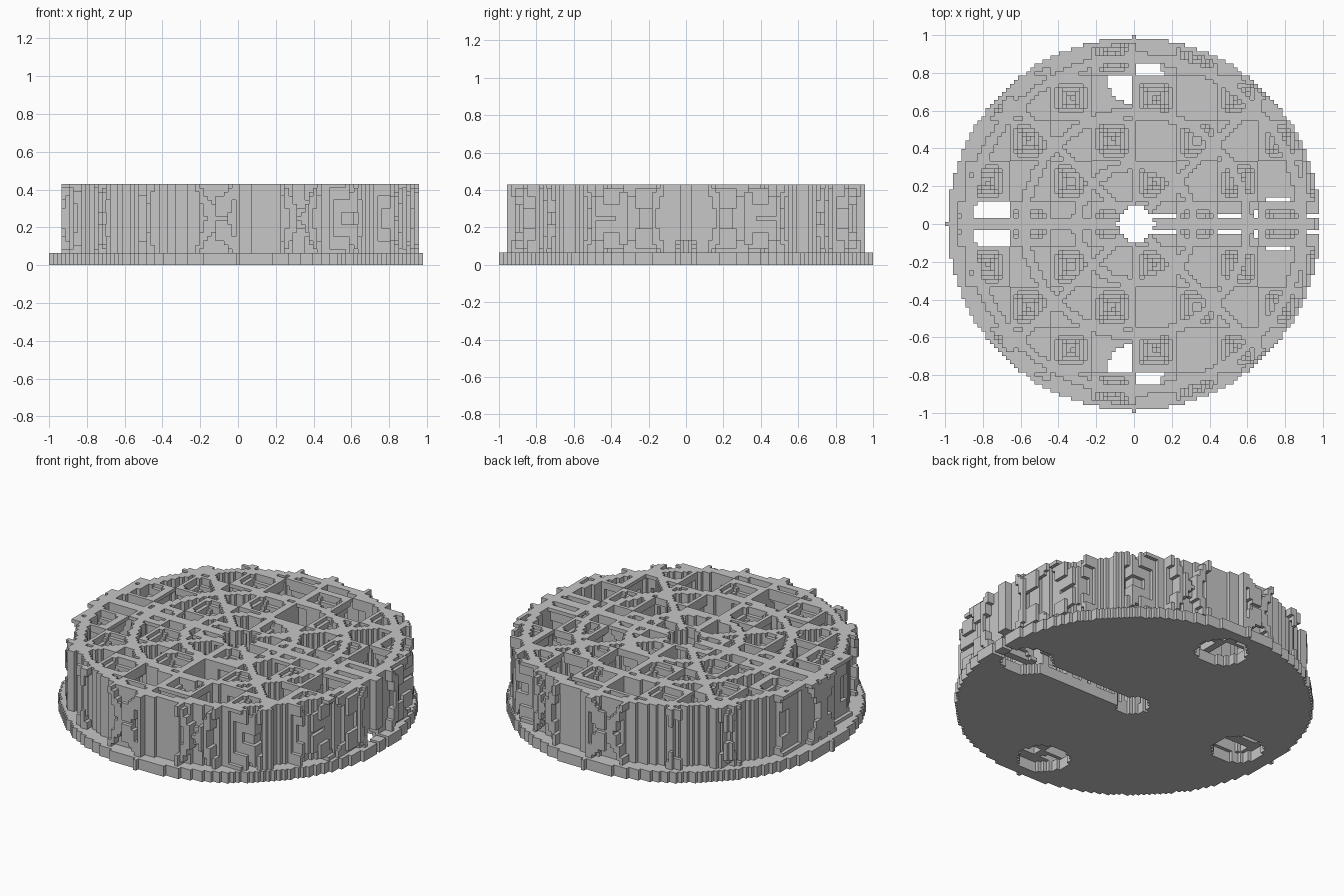
import bpy
from math import hypot, floor

cube = bpy.data.objects.get("Cube")
if cube:
    bpy.data.objects.remove(cube, do_unlink=True)

HALF = 46                     # blocks each side of the centre one
S = 2 / (2 * HALF + 1)        # block size
LAYERS, BASE = 20, 3
CELL = 0.222
TOP = LAYERS * S
MID = 0.01                    # x of the round features' centre

grey = bpy.data.materials.new("plain_grey")
grey.use_nodes = True
COLOUR = (0.57, 0.57, 0.57, 1)
grey.diffuse_color = COLOUR
grey.node_tree.nodes["Principled BSDF"].inputs["Base Color"].default_value = COLOUR


def in_opening(x, y, z):
    """Centre hole, four round holes and the cable channel."""
    if hypot(x - MID, y) < 0.098:
        return True
    if z < BASE * S:
        for cx, cy in ((0.77, 0), (-0.75, 0), (MID, 0.77), (MID, -0.77)):
            if hypot(x - cx, y - cy) < 0.145:
                return True
        if x > 0.88 and abs(y) < 0.025:
            return False
    return x > 0 and abs(y) < 0.055 and z < 0.12


def in_frame(x, y):
    """Concentric rings and radial spokes."""
    r = hypot(x - MID, y)
    if any(abs(r - ring) < 0.026 for ring in (0.31, 0.59, 0.88)):
        return True
    if abs(x) < 0.012 or abs(y) < 0.025:
        return True
    return abs(abs(x) - abs(y)) < 0.025


def in_lattice(x, y, z):
    """Checkerboard of waisted hollow posts and open pockets."""
    i, j = floor(x / CELL), floor(y / CELL + 0.5)
    if (i + j) % 2 == 0:
        return False
    dx, dy = abs(x - (i + 0.5) * CELL), abs(y - j * CELL)
    d = max(dx, dy, (dx + dy) * 0.62)
    t = min(TOP - z, z - BASE * S) / ((TOP - BASE * S) / 2)
    outer = max(dx, dy) < 0.115 - 0.06 * t
    return outer and d >= 0.09 - 0.09 * t


def body_solid(x, y, z):
    return hypot(x - MID, y) < 0.955 and (in_frame(x, y) or in_lattice(x, y, z))


def base_solid(x, y, z):
    return hypot(x, y) < 0.985


# Outward faces of a block: neighbour step and corner offsets
SIDES = []
for axis in range(3):
    u, v = (axis + 1) % 3, (axis + 2) % 3
    for side in (0, 1):
        step = [0, 0, 0]
        step[axis] = 2 * side - 1
        ring = []
        for a, b in ((0, 0), (1, 0), (1, 1), (0, 1)):
            c = [0, 0, 0]
            c[axis], c[u], c[v] = side, a, b
            ring.append(tuple(c))
        SIDES.append((step, ring if side else ring[::-1]))


def build_blocks(name, rule, low, high):
    span = range(-HALF, HALF + 1)
    filled = set()
    for i in span:
        for j in span:
            for k in range(low, high):
                p = (i * S, j * S, (k + 0.5) * S)
                if rule(*p) and not in_opening(*p):
                    filled.add((i, j, k))
    index, verts, faces = {}, [], []
    for i, j, k in filled:
        for (a, b, c), ring in SIDES:
            if (i + a, j + b, k + c) in filled:
                continue
            face = []
            for ox, oy, oz in ring:
                key = (i + ox, j + oy, k + oz)
                if key not in index:
                    index[key] = len(verts)
                    verts.append(((key[0] - 0.5) * S, (key[1] - 0.5) * S, key[2] * S))
                face.append(index[key])
            faces.append(face)
    mesh = bpy.data.meshes.new(name)
    mesh.from_pydata(verts, [], faces)
    mesh.materials.append(grey)
    bpy.context.collection.objects.link(bpy.data.objects.new(name, mesh))


build_blocks("base_plate", base_solid, 0, BASE)
build_blocks("lattice_body", body_solid, BASE, LAYERS)

# Small locating nubs on three quarter points of the rim
for n, (nx, ny) in enumerate(((-1, 0), (0, 1), (0, -1))):
    bpy.ops.mesh.primitive_cube_add(size=S, location=(nx * (1 - S / 2), ny * (1 - S / 2), BASE * S / 2))
    nub = bpy.context.object
    nub.name = f"rim_nub_{n}"
    nub.scale.z = BASE
    nub.data.materials.append(grey)
